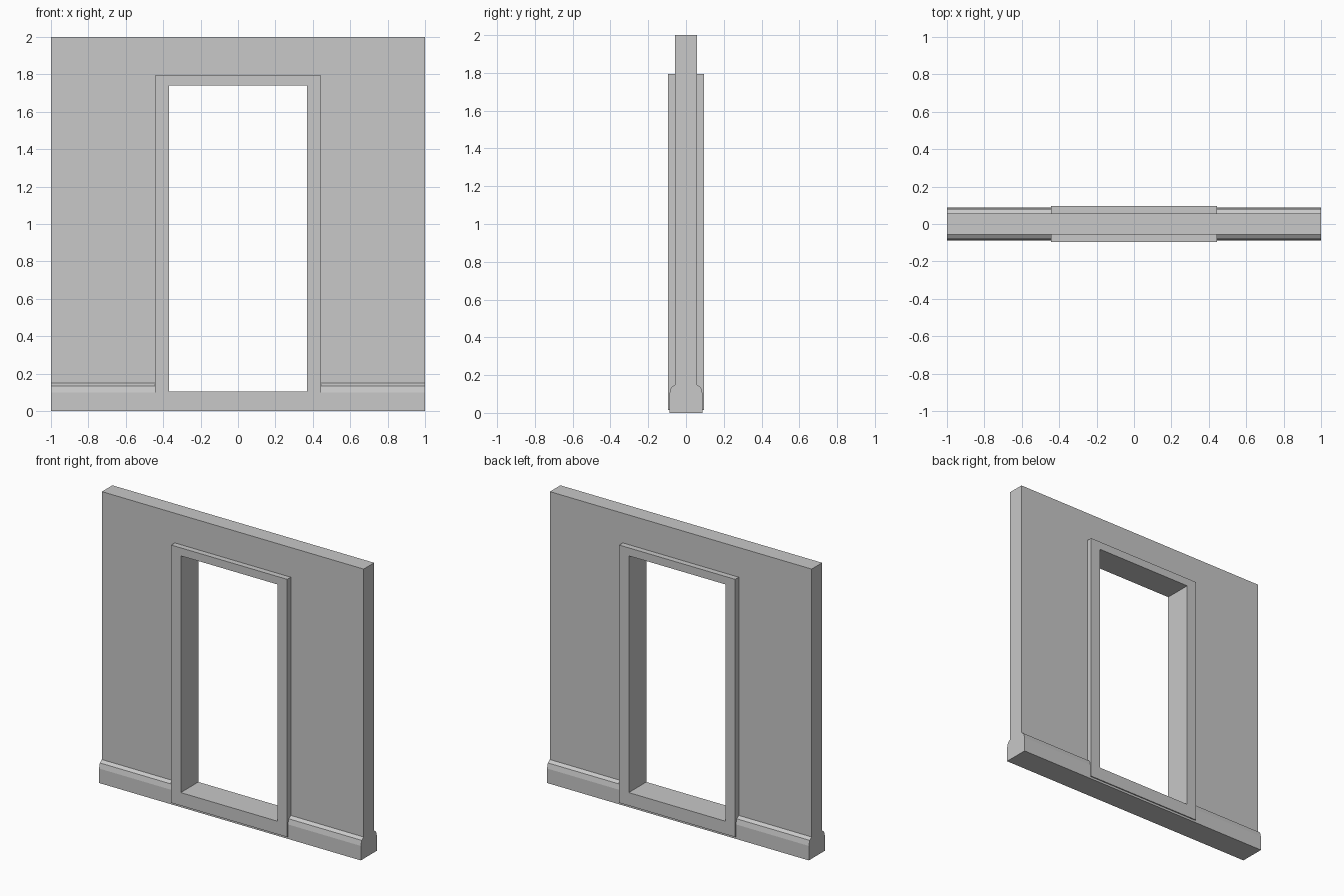
import bpy
import bmesh

default = bpy.data.objects.get("Cube")
if default:
    bpy.data.objects.remove(default, do_unlink=True)

grey = bpy.data.materials.new("plain_grey")
grey.use_nodes = True
colour = (0.58, 0.58, 0.58, 1)
grey.diffuse_color = colour
grey.node_tree.nodes["Principled BSDF"].inputs["Base Color"].default_value = colour

# Main dimensions
WALL_Y, FRAME_Y, BASE_Y = 0.057, 0.096, 0.088
DOOR_X, FRAME_X = 0.37, 0.443
SILL_Z, DOOR_TOP, FRAME_TOP = 0.105, 1.74, 1.795
FRAME_BOTTOM = 0.015


def prism(name, outline, axis, start, end):
    """Extrude a closed 2D outline along x (y, z outline) or y (x, z outline)."""
    bm = bmesh.new()
    if axis == "x":
        verts = [bm.verts.new((start, u, v)) for u, v in outline]
        step = (end - start, 0, 0)
    else:
        verts = [bm.verts.new((u, start, v)) for u, v in outline]
        step = (0, end - start, 0)
    face = bm.faces.new(verts)
    moved = bmesh.ops.extrude_face_region(bm, geom=[face], use_keep_orig=True)["geom"]
    bmesh.ops.translate(bm, vec=step,
                        verts=[g for g in moved if isinstance(g, bmesh.types.BMVert)])
    bmesh.ops.recalc_face_normals(bm, faces=bm.faces[:])
    mesh = bpy.data.meshes.new(name)
    bm.to_mesh(mesh)
    bm.free()
    mesh.materials.append(grey)
    obj = bpy.data.objects.new(name, mesh)
    bpy.context.collection.objects.link(obj)
    return obj


def arch(half_width, opening, bottom, opening_top, top):
    """Upside-down U outline in x, z."""
    right = [(half_width, top), (half_width, bottom),
             (opening, bottom), (opening, opening_top)]
    return right + [(-x, z) for x, z in reversed(right)]


# Wall panel around the doorway
prism("wall", arch(1, DOOR_X, 0, DOOR_TOP, 2), "y", -WALL_Y, WALL_Y)

# Door surround, standing proud of both wall faces
prism("door_frame", arch(FRAME_X, DOOR_X, FRAME_BOTTOM, DOOR_TOP, FRAME_TOP),
      "y", -FRAME_Y, FRAME_Y)

# Threshold: deep sill on a narrower foot
sill = [(-FRAME_Y, FRAME_BOTTOM), (-FRAME_Y, SILL_Z)]
foot = [(-BASE_Y, 0), (-BASE_Y, FRAME_BOTTOM)]
for name, half in (("door_sill", sill), ("sill_foot", foot)):
    prism(name, half + [(-y, z) for y, z in reversed(half)], "x", -DOOR_X, DOOR_X)

# Moulded skirting on both faces, one run each side of the doorway
half = [(-BASE_Y, 0), (-BASE_Y, 0.1), (-0.079, 0.135), (-WALL_Y, 0.15)]
skirting = half + [(-y, z) for y, z in reversed(half)]
for side, sign in (("left", 1), ("right", -1)):
    prism(side + "_skirting", skirting, "x", sign * DOOR_X, sign)
